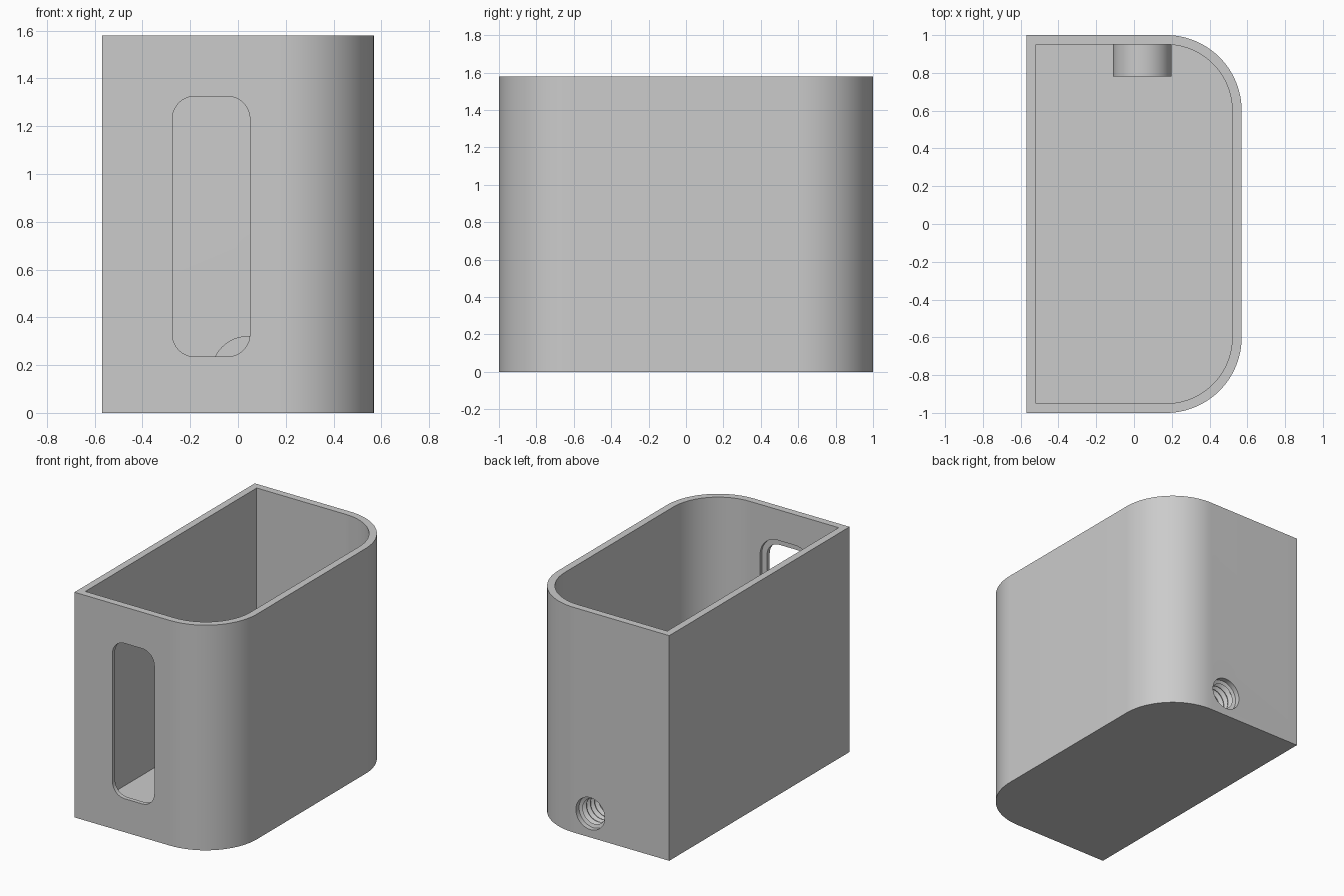
import bpy
import math
from mathutils import Matrix

cube = bpy.data.objects.get("Cube")
if cube:
    bpy.data.objects.remove(cube, do_unlink=True)

HALF_X, HALF_Y, HEIGHT, WALL = 0.57, 1.0, 1.58, 0.05
BOSS_X, BOSS_Z, BOSS_R = 0.043, 0.167, 0.155
BORE_R, CORE_R, PITCH = 0.112, 0.088, 0.044

grey = bpy.data.materials.new("plain grey")
grey.use_nodes = True
colour = (0.6, 0.6, 0.6, 1)
grey.diffuse_color = colour
grey.node_tree.nodes["Principled BSDF"].inputs["Base Color"].default_value = colour


def loft(name, rings):
    """Closed solid through a list of rings with equal point counts."""
    n = len(rings[0])
    faces = [tuple(reversed(range(n)))]
    for k in range(len(rings) - 1):
        a, b = k * n, (k + 1) * n
        for i in range(n):
            j = (i + 1) % n
            faces.append((a + i, a + j, b + j, b + i))
    last = (len(rings) - 1) * n
    faces.append(tuple(range(last, last + n)))
    mesh = bpy.data.meshes.new(name)
    mesh.from_pydata([p for ring in rings for p in ring], [], faces)
    mesh.materials.append(grey)
    obj = bpy.data.objects.new(name, mesh)
    bpy.context.collection.objects.link(obj)
    return obj


def rounded(x0, x1, y0, y1, radii, steps):
    """Counter-clockwise rectangle; radii start at the lower right corner."""
    points = []
    corners = ((x1, y0, -1, 1), (x1, y1, -1, -1), (x0, y1, 1, -1), (x0, y0, 1, 1))
    for k, ((cx, cy, sx, sy), r) in enumerate(zip(corners, radii)):
        if r == 0:
            points.append((cx, cy))
            continue
        for i in range(steps + 1):
            a = math.pi / 2 * (k - 1 + i / steps)
            points.append((cx + sx * r + r * math.cos(a), cy + sy * r + r * math.sin(a)))
    return points


def body_block(name, inset, z0, z1):
    r = 0.4 - inset
    x, y = HALF_X - inset, HALF_Y - inset
    outline = rounded(-x, x, -y, y, (r, r, 0, 0), 24)
    return loft(name, [[(px, py, z) for px, py in outline] for z in (z0, z1)])


def slot_block(name, grow, y_front, y_back):
    r = 0.095 + grow
    outline = rounded(-0.275 - grow, 0.05 + grow, 0.235 - grow, 1.325 + grow, (r,) * 4, 10)
    return loft(name, [[(px, y, pz) for px, pz in outline] for y in (y_back, y_front)][::-1])


def turned(name, profile, sides=48):
    """Solid of revolution about the boss axis; profile is (y, radius), y rising."""
    rings = []
    for y, r in profile:
        rings.append([(BOSS_X + r * math.cos(t), y, BOSS_Z + r * math.sin(t))
                      for t in (math.tau * i / sides for i in range(sides))])
    return loft(name, rings)


def combine(target, tool, operation):
    # Make the face directions agree before the boolean
    for obj in (target, tool):
        bpy.context.view_layer.objects.active = obj
        bpy.ops.object.select_all(action='DESELECT')
        obj.select_set(True)
        bpy.ops.object.mode_set(mode='EDIT')
        bpy.ops.mesh.select_all(action='SELECT')
        bpy.ops.mesh.normals_make_consistent(inside=False)
        bpy.ops.object.mode_set(mode='OBJECT')
    bpy.context.view_layer.objects.active = target
    mod = target.modifiers.new("combine", 'BOOLEAN')
    mod.operation, mod.object, mod.solver = operation, tool, 'EXACT'
    bpy.ops.object.modifier_apply(modifier=mod.name)
    bpy.data.objects.remove(tool, do_unlink=True)


# Open-topped shell
housing = body_block("housing", 0, 0, HEIGHT)
combine(housing, body_block("cavity", WALL, WALL, HEIGHT + 0.1), 'DIFFERENCE')

# Front window with a shallow rebate inside
combine(housing, slot_block("window_cutter", 0, -1.1, -0.9), 'DIFFERENCE')
combine(housing, slot_block("rebate_cutter", 0.04, -0.97, -0.9), 'DIFFERENCE')

# Screw boss on the inside of the back wall
combine(housing, turned("screw_boss", [(0.78, BOSS_R), (0.97, BOSS_R)]), 'UNION')

# Threaded bore with a plain mouth
profile = [(0.74, CORE_R)]
for k in range(4):
    start = 0.785 + k * PITCH
    profile += [(start, CORE_R), (start + 0.018, BORE_R),
                (start + 0.024, BORE_R), (start + 0.04, CORE_R)]
profile += [(0.965, BORE_R), (1.05, BORE_R)]
combine(housing, turned("bore_cutter", profile), 'DIFFERENCE')

bpy.ops.object.select_all(action='DESELECT')
housing.select_set(True)
bpy.context.view_layer.objects.active = housing
bpy.ops.object.shade_smooth_by_angle(angle=math.radians(25))
